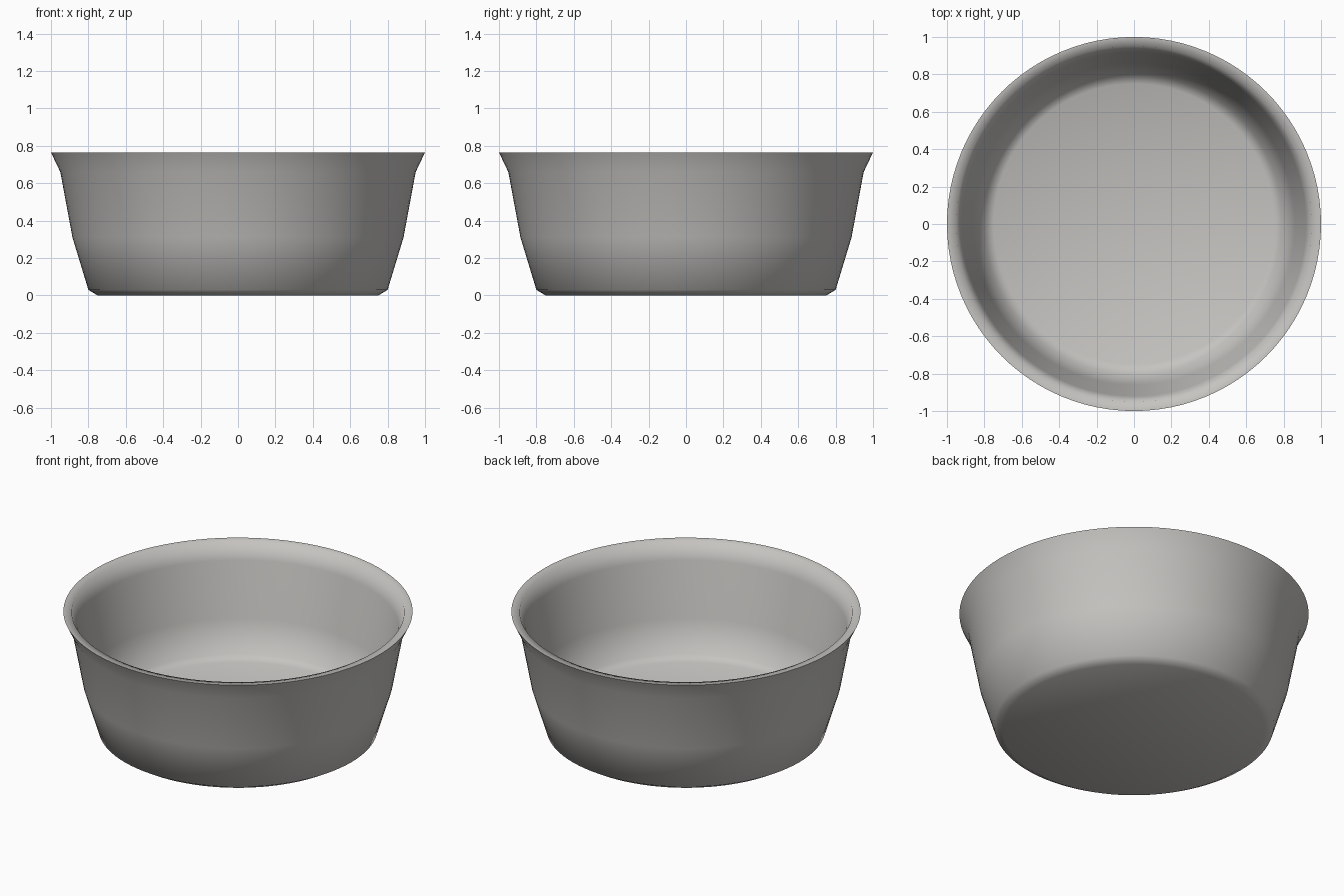
import bpy, bmesh, math

if "Cube" in bpy.data.objects:
    bpy.data.objects.remove(bpy.data.objects["Cube"])

# Bowl profile: underside, outer wall, rim, inner wall, floor (radius, height)
PROFILE = [(0, 0), (0.75, 0), (0.80, 0.03), (0.885, 0.31), (0.95, 0.66), (1.0, 0.765),
           (0.952, 0.762), (0.92, 0.66), (0.86, 0.32), (0.80, 0.12), (0.75, 0.095), (0, 0.095)]
SIDES = 96

bm = bmesh.new()
verts = [bm.verts.new((r, 0, z)) for r, z in PROFILE]
edges = [bm.edges.new(pair) for pair in zip(verts, verts[1:])]
bmesh.ops.spin(bm, geom=verts + edges, cent=(0, 0, 0), axis=(0, 0, 1),
               angle=math.tau, steps=SIDES, use_merge=True)
bmesh.ops.remove_doubles(bm, verts=bm.verts, dist=1e-4)
bmesh.ops.recalc_face_normals(bm, faces=bm.faces)

# Soft shading with a crisp outer lip
for face in bm.faces:
    face.smooth = True
for edge in bm.edges:
    edge.smooth = edge.calc_face_angle(0) < math.radians(95)

mesh = bpy.data.meshes.new("bowl")
bm.to_mesh(mesh)
bm.free()

# Warm grey colour
grey = bpy.data.materials.new("warm grey")
grey.diffuse_color = (0.56, 0.55, 0.53, 1)
grey.use_nodes = True
grey.node_tree.nodes["Principled BSDF"].inputs["Base Color"].default_value = grey.diffuse_color
mesh.materials.append(grey)
bowl = bpy.data.objects.new("bowl", mesh)
bpy.context.collection.objects.link(bowl)
